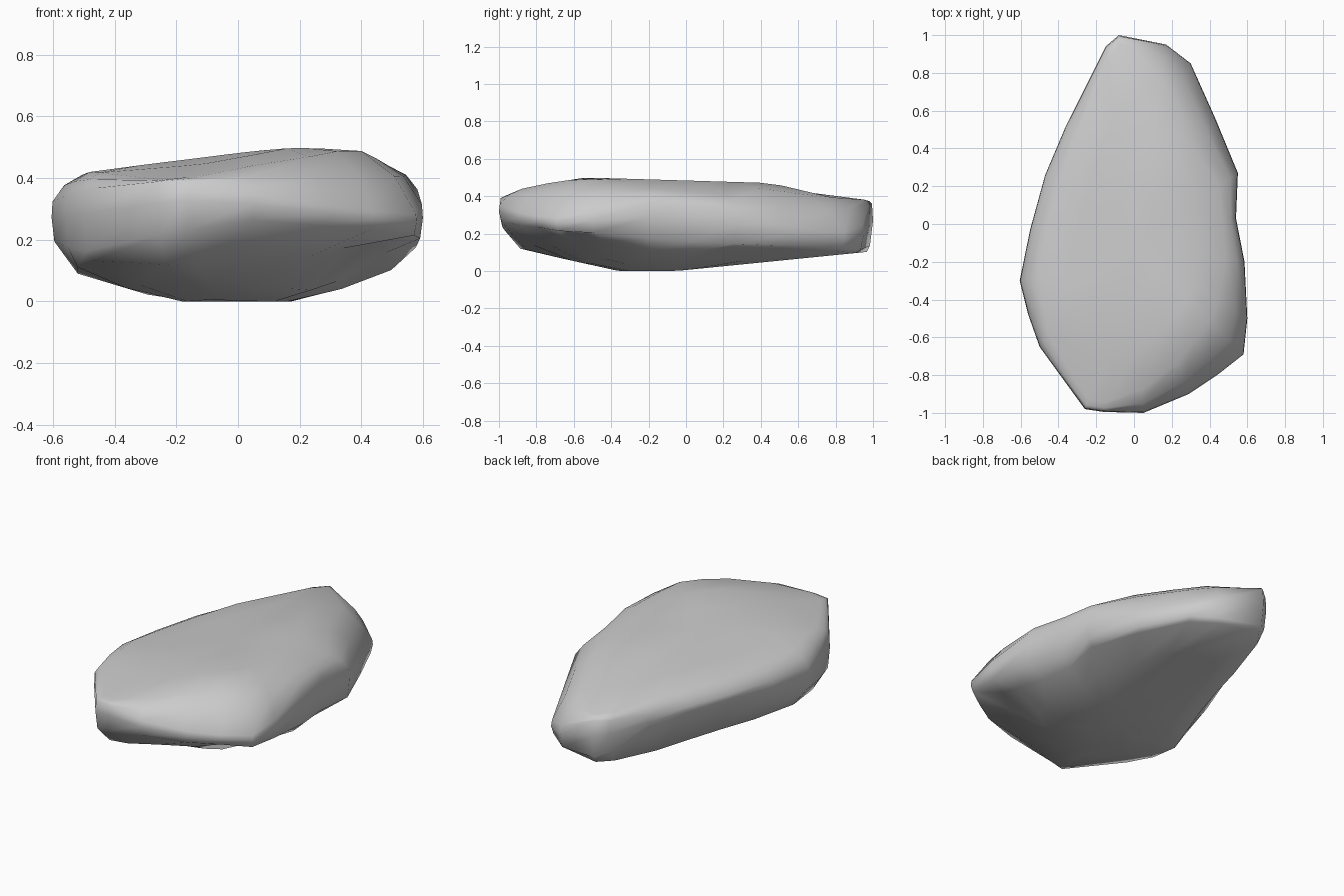
import bpy, bmesh

if "Cube" in bpy.data.objects:
    bpy.data.objects.remove(bpy.data.objects["Cube"])

# Widest outline seen from above: x, y, wall bottom z, wall top z, top rim scale, underside rim scale
OUTLINE = [
    (-0.08, 1.00, .14, .365, .96, .97), (-0.15, .94, .17, .36, .94, .94),
    (-0.26, .72, .24, .34, .90, .84), (-0.36, .52, .28, .34, .86, .76),
    (-0.47, .26, .29, .345, .82, .72), (-0.55, -.03, .24, .34, .82, .76),
    (-0.605, -.30, .20, .33, .83, .86), (-0.56, -.48, .18, .35, .86, .93),
    (-0.50, -.65, .17, .37, .90, .94), (-0.26, -.98, .22, .395, .94, .89),
    (-0.16, -.995, .24, .395, .94, .84), (0.05, -1.00, .27, .36, .86, .80),
    (0.29, -.90, .25, .32, .79, .78), (0.44, -.80, .24, .30, .73, .77),
    (0.58, -.69, .22, .29, .69, .79), (0.60, -.50, .21, .32, .74, .80),
    (0.585, -.20, .18, .37, .83, .85), (0.54, .03, .16, .36, .87, .87),
    (0.55, .27, .15, .32, .82, .89), (0.43, .56, .14, .25, .75, .93),
    (0.30, .85, .13, .21, .76, .95), (0.17, .95, .12, .25, .84, .96),
]
CX, CY = 0.0, -0.12


def top_z(x, y):
    z = min(0.489 + 0.13 * x, 0.503) - 0.45 * max(0, x - 0.38)
    z -= 0.03 * max(0, y + 0.45) + 0.09 * max(0, y - 0.4)
    z -= 0.25 * max(0, x + 0.5 * y - 0.40) * (y > 0)
    return z - 0.15 * max(0, -0.55 - y)


def bottom_z(x, y):
    z = 0.006 + 0.10 * max(0, y + 0.05)
    z += 0.30 * max(0, -x - 0.22) + 0.38 * max(0, x - 0.23)
    z += 0.24 * max(0, x - y - 0.70)
    return z + 0.22 * max(0, -0.36 - y)


def shrink(x, y, s):
    return CX + (x - CX) * s, CY + (y - CY) * s


bm = bmesh.new()


def ring(fn):
    return [bm.verts.new(fn(*p)) for p in OUTLINE]


def cap(f, top):
    def fn(x, y, lo, hi, st, sb):
        px, py = shrink(x, y, (st if top else sb) * f)
        return px, py, top_z(px, py) if top else min(bottom_z(px, py), lo - 0.01)
    return fn


def shoulder(x, y, lo, hi, st, sb):
    px, py = shrink(x, y, 1 - (1 - st) * 0.4)
    rx, ry = shrink(x, y, st)
    return px, py, hi + (top_z(rx, ry) - hi) * 0.6


# Underside, wall and top as stacked rings
rings = [ring(cap(f, False)) for f in (0.35, 0.7, 1.0)]
rings.append(ring(lambda x, y, lo, hi, st, sb: (*shrink(x, y, 0.985), lo)))
rings.append(ring(lambda x, y, lo, hi, st, sb: (x, y, (lo * 0.4 + hi * 0.6))))
rings.append(ring(lambda x, y, lo, hi, st, sb: (*shrink(x, y, 0.995), hi)))
rings.append(ring(shoulder))
rings += [ring(cap(f, True)) for f in (1.0, 0.7, 0.35)]

n = len(OUTLINE)
for a, b in zip(rings, rings[1:]):
    for i in range(n):
        j = (i + 1) % n
        bm.faces.new((a[i], a[j], b[j], b[i]))
for r, zf in ((rings[0], bottom_z), (rings[-1], top_z)):
    c = bm.verts.new((CX, CY, zf(CX, CY)))
    for i in range(n):
        bm.faces.new((r[i], r[(i + 1) % n], c))

# Rest the stone exactly on the ground
low = min(v.co.z for v in bm.verts)
for v in bm.verts:
    v.co.z -= low
bmesh.ops.recalc_face_normals(bm, faces=bm.faces)
for f in bm.faces:
    f.smooth = True

mesh = bpy.data.meshes.new("flat_rock")
bm.to_mesh(mesh)
bm.free()
rock = bpy.data.objects.new("flat_rock", mesh)
bpy.context.collection.objects.link(rock)
